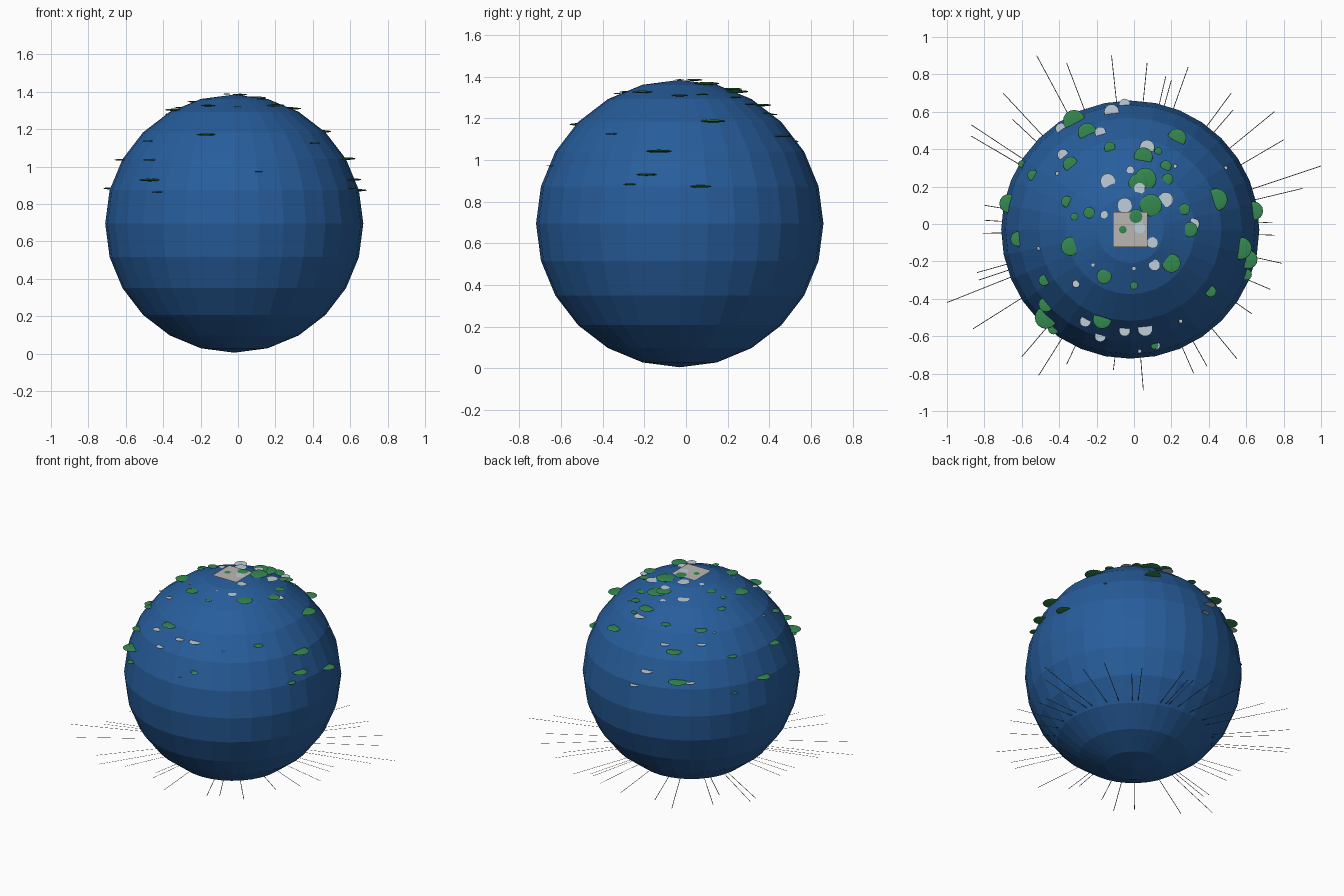
import bpy
import bmesh
from math import sqrt
from mathutils import Matrix, Vector

cube = bpy.data.objects.get("Cube")
if cube:
    bpy.data.objects.remove(cube, do_unlink=True)

CENTRE = Vector((-0.02, -0.03, 0.695))
RADIUS = 0.69
RAY_HEIGHT = 0.22


def make_material(name, colour):
    material = bpy.data.materials.new(name)
    material.use_nodes = True
    rgba = (*colour, 1)
    material.diffuse_color = rgba
    material.node_tree.nodes["Principled BSDF"].inputs["Base Color"].default_value = rgba
    return material


ocean_blue = make_material("ocean blue", (0.02, 0.11, 0.33))
leaf_green = make_material("leaf green", (0.035, 0.25, 0.08))
pale_cloud = make_material("pale cloud", (0.52, 0.61, 0.70))
warm_grey = make_material("warm grey", (0.50, 0.47, 0.45))
dark_tan = make_material("dark tan", (0.22, 0.18, 0.13))


def finish(bm, name, material):
    mesh = bpy.data.meshes.new(name)
    bm.to_mesh(mesh)
    bm.free()
    mesh.materials.append(material)
    part = bpy.data.objects.new(name, mesh)
    bpy.context.collection.objects.link(part)
    return part


def on_surface(x, y):
    """Point on the upper half of the globe, from hundredths of a unit."""
    dx, dy = x / 100 - CENTRE.x, y / 100 - CENTRE.y
    height = sqrt(max(RADIUS ** 2 - dx ** 2 - dy ** 2, 0))
    return Vector((x / 100, y / 100, CENTRE.z + height + 0.004))


# Faceted globe
bm = bmesh.new()
bmesh.ops.create_uvsphere(bm, u_segments=32, v_segments=12, radius=RADIUS,
                          matrix=Matrix.Translation(CENTRE))
finish(bm, "globe", ocean_blue)

# Flat square pad on the pole
bm = bmesh.new()
top = Vector((CENTRE.x, CENTRE.y, CENTRE.z + RADIUS + 0.002))
bmesh.ops.create_grid(bm, x_segments=1, y_segments=1, size=0.093,
                      matrix=Matrix.Translation(top))
finish(bm, "top_pad", warm_grey)

# Flattened green islands: x, y, radius in hundredths
islands = [
    (-32, 55, 6), (-25, 49, 5), (-13, 41, 3), (-34, 32, 4), (-54, 26, 3),
    (-60, 32, 2), (-67, 11, 5), (-36, 12, 3), (-32, 4, 2), (-24, 6, 3),
    (-62, -8, 4), (-34, -12, 5), (-16, -28, 4), (-17, -51, 5), (-48, -30, 3),
    (-47, -50, 6), (-43, -56, 3), (-47, -43, 4), (11, -65, 2), (0, -33, 2),
    (41, -36, 3), (57, -13, 6), (61, -19, 5), (60, -27, 3), (64, 7, 5),
    (44, 13, 6), (20, -21, 5), (30, -3, 4), (27, 8, 3), (9, 10, 6),
    (6, 24, 6), (2, 22, 5), (5, 36, 5), (13, 39, 2), (17, 31, 3),
    (18, 24, 3), (23, 46, 5), (1, 4, 4), (-6, -3, 2),
]
bm = bmesh.new()
for x, y, size in islands:
    shape = Matrix.Translation(on_surface(x, y)) @ Matrix.Diagonal((1, 1, 0.12, 1))
    bmesh.ops.create_uvsphere(bm, u_segments=16, v_segments=8,
                              radius=size / 100, matrix=shape)
finish(bm, "green_islands", leaf_green)

# Paper-thin pale clouds: x, y, radius in hundredths
clouds = [
    (-5, 64, 3), (-12, 60, 4), (-18, 49, 3), (-39, 51, 3), (-38, 37, 3),
    (-14, 23, 4), (-2, 29, 2), (7, 41, 4), (22, 31, 1), (3, 19, 3),
    (-5, 10, 4), (17, 13, 4), (-16, 5, 2), (32, 0, 3), (10, -10, 3),
    (11, -22, 3), (0, -24, 1), (-22, -22, 1), (-31, -32, 2), (-51, -13, 1),
    (-26, -52, 3), (-18, -60, 3), (-5, -57, 3), (6, -56, 4), (12, -65, 2),
    (3, -68, 1), (25, -52, 1), (49, 30, 1), (-41, 27, 1), (3, -2, 3),
]
bm = bmesh.new()
for x, y, size in clouds:
    bmesh.ops.create_circle(bm, cap_ends=True, segments=16, radius=size / 100,
                            matrix=Matrix.Translation(on_surface(x, y)))
finish(bm, "pale_clouds", pale_cloud)

# Flat thin rays spreading from the lower globe: outer tips in hundredths
ray_tips = [
    (-52, 90), (-36, 86), (-12, 90), (7, 86), (17, 79), (20, 77), (29, 84),
    (52, 70), (53, 61), (75, 60), (80, 45), (100, 31), (90, 19), (74, 1),
    (75, -6), (79, -21), (73, -35), (63, -48), (55, -72), (39, -76),
    (32, -80), (5, -89), (-11, -78), (-14, -71), (-36, -75), (-51, -81),
    (-60, -71), (-86, -56), (-100, -42), (-83, -30), (-84, -26), (-81, -5),
    (-80, 2), (-80, 10), (-75, 40), (-87, 47), (-87, 53), (-70, 70), (-65, 56),
]
bm = bmesh.new()
hub = Vector((CENTRE.x, CENTRE.y, RAY_HEIGHT))
for x, y in ray_tips:
    tip = Vector((x / 100, y / 100, RAY_HEIGHT))
    along = (tip - hub).normalized()
    side = along.cross(Vector((0, 0, 1))) * 0.002
    root = hub + along * 0.48
    corners = (root - side, root + side, tip + side, tip - side)
    bm.faces.new([bm.verts.new(corner) for corner in corners])
finish(bm, "thin_rays", dark_tan)
